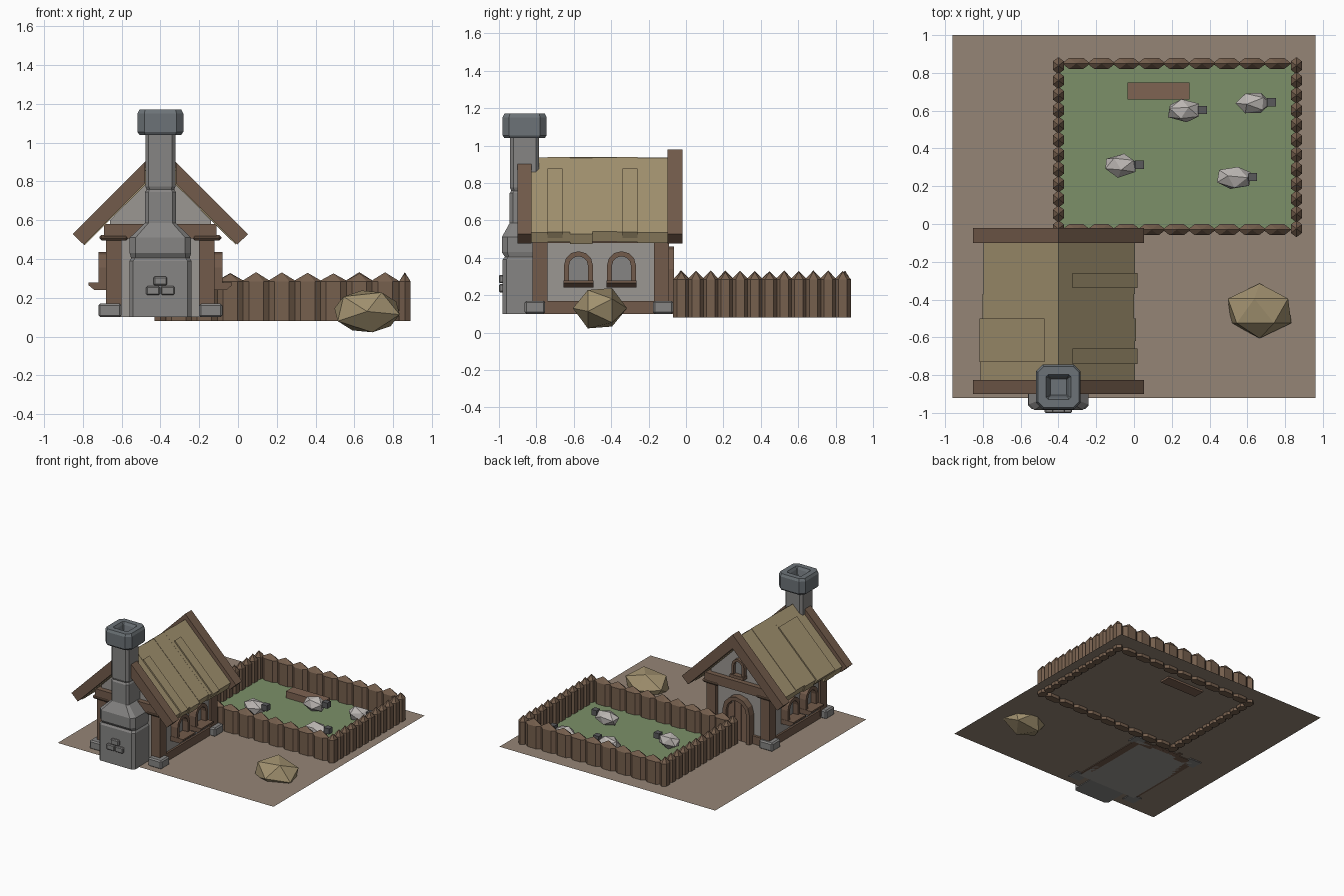
import bpy, bmesh, math, random
from mathutils import Matrix, Vector

if "Cube" in bpy.data.objects:
    bpy.data.objects.remove(bpy.data.objects["Cube"])

random.seed(4)
CX = -0.40          # house ridge line
GZ = 0.105          # ground height


def mat(name, rgb):
    m = bpy.data.materials.new(name)
    m.diffuse_color = (*rgb, 1)
    m.use_nodes = True
    m.node_tree.nodes["Principled BSDF"].inputs["Base Color"].default_value = m.diffuse_color
    return m


WOOD = mat("wood", (.17, .105, .07))
DOOR = mat("door_wood", (.21, .125, .085))
FENCE = mat("fence_wood", (.18, .115, .075))
THATCH = mat("thatch", (.36, .285, .16))
EARTH = mat("earth", (.30, .235, .18))
GRASS = mat("grass", (.20, .28, .14))
STONE = mat("stone", (.24, .235, .23))
SLATE = mat("slate", (.15, .17, .185))
PLASTER = mat("plaster", (.33, .31, .29))
WOOL = mat("wool", (.5, .47, .45))
DARK = mat("dark_grey", (.10, .10, .105))


def finish(name, bm, m):
    bmesh.ops.recalc_face_normals(bm, faces=bm.faces)
    me = bpy.data.meshes.new(name)
    bm.to_mesh(me)
    bm.free()
    ob = bpy.data.objects.new(name, me)
    bpy.context.collection.objects.link(ob)
    me.materials.append(m)
    return ob


def box(name, x0, x1, y0, y1, z0, z1, m, bevel=0):
    bm = bmesh.new()
    bmesh.ops.create_cube(bm, size=1)
    for v in bm.verts:
        v.co = ((x0 + x1) / 2 + v.co.x * (x1 - x0), (y0 + y1) / 2 + v.co.y * (y1 - y0),
                (z0 + z1) / 2 + v.co.z * (z1 - z0))
    if bevel:
        bmesh.ops.bevel(bm, geom=bm.edges[:], offset=bevel, segments=1, affect='EDGES')
    return finish(name, bm, m)


def place(axis, u, z, d):
    return (d, u, z) if axis == 'x' else (u, d, z)


def extrude(bm, faces, axis, d):
    r = bmesh.ops.extrude_face_region(bm, geom=faces)
    vs = [v for v in r['geom'] if isinstance(v, bmesh.types.BMVert)]
    bmesh.ops.translate(bm, verts=vs, vec=Vector((d, 0, 0) if axis == 'x' else (0, d, 0)))


def prism(name, pts, axis, a, b, m):
    bm = bmesh.new()
    f = bm.faces.new([bm.verts.new(place(axis, u, z, a)) for u, z in pts])
    extrude(bm, [f], axis, b - a)
    return finish(name, bm, m)


def arch(c, hw, z0, ztop, n=6):
    """Outline from lower right, over a round top, to lower left."""
    zs = ztop - hw
    return [(c + hw, z0)] + [(c + hw * math.cos(math.pi * i / n), zs + hw * math.sin(math.pi * i / n))
                             for i in range(n + 1)] + [(c - hw, z0)]


def arch_frame(name, axis, c, hw, z0, ztop, t, a, b, m):
    bm = bmesh.new()
    o = [bm.verts.new(place(axis, u, z, a)) for u, z in arch(c, hw, z0, ztop)]
    i = [bm.verts.new(place(axis, u, z, a)) for u, z in arch(c, hw - t, z0, ztop - t)]
    fs = [bm.faces.new((o[k], o[k + 1], i[k + 1], i[k])) for k in range(len(o) - 1)]
    extrude(bm, fs, axis, b - a)
    return finish(name, bm, m)


def ico(name, loc, size, m, rot=(0, 0, 0), jitter=0):
    bm = bmesh.new()
    bmesh.ops.create_icosphere(bm, subdivisions=1, radius=1)
    for k, a in enumerate('XYZ'):
        bmesh.ops.rotate(bm, verts=bm.verts, matrix=Matrix.Rotation(rot[k], 3, a))
    for v in bm.verts:
        v.co = [loc[k] + v.co[k] * size[k] * (1 + random.uniform(-jitter, jitter)) for k in range(3)]
    return finish(name, bm, m)


# Ground and pen grass
for name, x0, x1, y0, y1, z, m in (("ground", -.96, .96, -.92, 1, GZ, EARTH),
                                   ("pen_grass", -.40, .86, -.03, .85, GZ + .006, GRASS)):
    bm = bmesh.new()
    bm.faces.new([bm.verts.new(p) for p in ((x0, y0, z), (x1, y0, z), (x1, y1, z), (x0, y1, z))])
    finish(name, bm, m)

# Fence of sharpened six-sided stakes
def stake(x, y, along_x):
    bm = bmesh.new()
    long, thin = (.075, .034) if along_x else (.045, .034)
    rings = []
    for z in (.08, .285):
        r = []
        for k in range(6):
            c, s = math.cos(k * math.pi / 3) * long, math.sin(k * math.pi / 3) * thin
            r.append(bm.verts.new((x + c, y + s, z) if along_x else (x + s, y + c, z)))
        rings.append(r)
    tip = bm.verts.new((x, y, .33 + random.uniform(-.006, .003)))
    bm.faces.new(rings[0])
    for k in range(6):
        j = (k + 1) % 6
        bm.faces.new((rings[0][k], rings[0][j], rings[1][j], rings[1][k]))
        bm.faces.new((rings[1][k], rings[1][j], tip))
    finish("fence_stake", bm, FENCE)


for k in range(9):
    for y in (-.03, .85):
        stake(-.306 + .133 * k, y, True)
for k in range(12):
    for x in (-.40, .86):
        stake(x, -.025 + .0785 * k, False)

# Sheep, trough and hay heap
for x, y in ((.265, .60), (.63, .64), (-.07, .31), (.53, .245)):
    ico("sheep_body", (x, y, .165), (.098, .064, .06), WOOL, (.3, .2, x * 7), .06)
    box("sheep_head", x + .075, x + .122, y - .018, y + .026, .165, .21, DARK)
box("trough", -.035, .295, .66, .75, .09, .165, DOOR)
ico("hay_heap", (.665, -.46, .13), (.19, .145, .122), THATCH, (math.pi / 2, .15, 0))

# House body with gables
prism("house_walls", [(CX - .26, .10), (CX + .26, .10), (CX + .26, .60), (CX, .87), (CX - .26, .60)],
      'y', -.79, -.12, PLASTER)

# Timber frame: corner posts, footing stones, sills and tie beams
for s in (-1, 1):
    xa, xb = sorted((CX + s * .20, CX + s * .28))
    for yc in (-.78, -.13):
        box("corner_post", xa, xb, yc - .04, yc + .04, .12, .54, WOOD)
        box("beam_bracket", CX + s * .24 - .075, CX + s * .24 + .075, yc - .055, yc + .055, .495, .525, WOOD, .012)
    for yc in (-.808, -.122):
        box("footing_stone", CX + s * .26 - .06, CX + s * .26 + .06, yc - .055, yc + .055, .10, .17, STONE, .01)
    xa, xb = sorted((CX + s * .22, CX + s * .275))
    box("side_sill_beam", xa, xb, -.76, -.15, .10, .17, WOOD)
    box("side_top_beam", xa, xb, -.80, -.11, .48, .55, WOOD)
for yc in (-.785, -.125):
    box("tie_beam", CX - .29, CX + .29, yc - .045, yc + .045, .505, .58, WOOD)
for s in (-1, 1):
    xa, xb = sorted((CX + s * .11, CX + s * .22))
    box("back_sill_beam", xa, xb, -.16, -.10, .10, .17, WOOD)

# Side windows, mirrored
for s in (-1, 1):
    for yc in (-.575, -.345):
        arch_frame("window_frame", 'x', yc, .078, .25, .435, .027, CX + s * .25, CX + s * .32, WOOD)
        prism("window_pane", arch(yc, .056, .25, .41), 'x', CX + s * .25, CX + s * .275, STONE)
        prism("window_sill", [(CX + s * .25, .24), (CX + s * .34, .24), (CX + s * .37, .265),
                              (CX + s * .37, .278), (CX + s * .25, .278)], 'y', yc - .08, yc + .08, WOOD)

# Back door and attic window
arch_frame("door_frame", 'y', CX, .12, .10, .46, .032, -.13, -.065, WOOD)
for k in range(3):
    x = CX - .09 + .06 * k
    top = .43 if k == 1 else .395
    inner, outer = (.43, .43) if k == 1 else (.42, .36)
    l, r = (outer, inner) if k == 0 else (inner, outer)
    prism("door_plank", [(x + .002, .10), (x + .058, .10), (x + .058, r), (x + .002, l)],
          'y', -.13, -.09, DOOR)
box("door_handle", CX + .045, CX + .06, -.092, -.078, .25, .28, DARK)
arch_frame("attic_window_frame", 'y', CX, .055, .615, .755, .02, -.13, -.085, WOOD)
prism("attic_window_pane", arch(CX, .038, .615, .735), 'y', -.13, -.11, STONE)
box("attic_window_sill", CX - .06, CX + .06, -.13, -.07, .605, .63, WOOD)

# Barge boards: the front pair stops at the chimney
for s in (-1, 1):
    for y0, y1, d in ((-.90, -.825, .08), (-.10, -.02, 0)):
        prism("barge_board", [(CX + s * d, .98 - d), (CX + s * .452, .528), (CX + s * .396, .475),
                              (CX + s * d, .868 - d * .99)], 'y', y0, y1, WOOD)

# Thatch: ragged strips on each slope, then raised patches
def thatch(name, s, y0, y1, d0, d1, lift, thick):
    """Slab on one slope between distances d0 and d1 from the ridge."""
    zt = lambda d: .94 - d * .99 + lift
    prism(name, [(CX + s * d0, zt(d0)), (CX + s * d1, zt(d1)), (CX + s * (d1 - .022), zt(d1) - thick * .72),
                 (CX + s * d0, zt(d0) - thick)], 'y', y0, y1, THATCH)


for s in (-1, 1):
    cuts = [-.85, -.74, -.62, -.50, -.37, -.26, -.09]
    for a, b in zip(cuts, cuts[1:]):
        thatch("thatch_strip", s, a, b, 0, .405 + random.uniform(-.012, .012),
               random.uniform(-.006, 0), .075)
    for a, b in (((-.74, -.66), (-.34, -.26)) if s > 0 else ((-.73, -.58), (-.58, -.50))):
        thatch("thatch_patch", s, a, b, .075, .418, .012, .045)

# Chimney: chamfered square sections lofted upward
def loft(name, rings, m):
    bm = bmesh.new()
    loops = []
    for z, hx, y0, y1, c in rings:
        pts = [(hx - c, y0), (hx, y0 + c), (hx, y1 - c), (hx - c, y1),
               (c - hx, y1), (-hx, y1 - c), (-hx, y0 + c), (c - hx, y0)]
        loops.append([bm.verts.new((CX + x, y, z)) for x, y in pts])
    for a, b in zip(loops, loops[1:]):
        for k in range(8):
            j = (k + 1) % 8
            bm.faces.new((a[k], a[j], b[j], b[k]))
    bm.faces.new(loops[0])
    bm.faces.new(loops[-1])
    return finish(name, bm, m)


Y = -.863
loft("chimney_base", [(.10, .16, -.98, -.75, .02), (.39, .16, -.98, -.75, .02), (.405, .15, -.97, -.75, .02)], STONE)
loft("chimney_shoulder", [(.40, .15, -.965, -.75, .02), (.43, .158, -.985, -.75, .03), (.51, .158, -.985, -.75, .03),
                          (.585, .08, Y - .08, -.77, .018), (.745, .08, Y - .08, -.77, .018),
                          (.76, .07, Y - .07, -.78, .015)], STONE)
loft("chimney_shaft", [(.75, .068, Y - .068, Y + .068, .015), (.775, .078, Y - .078, Y + .078, .018),
                       (1.05, .078, Y - .078, Y + .078, .018)], STONE)
loft("chimney_cap", [(z, h, Y - h, Y + h, c) for z, h, c in
                     ((1.04, .108, .03), (1.055, .118, .035), (1.15, .118, .035), (1.17, .108, .03),
                      (1.17, .066, .012), (1.15, .055, .004), (1.10, .042, .004))], SLATE)
for x0, z0 in ((-.073, .215), (.003, .215), (-.035, .264)):
    box("chimney_brick", CX + x0, CX + x0 + .07, -1, -.96, z0, z0 + .045, STONE, .006)
